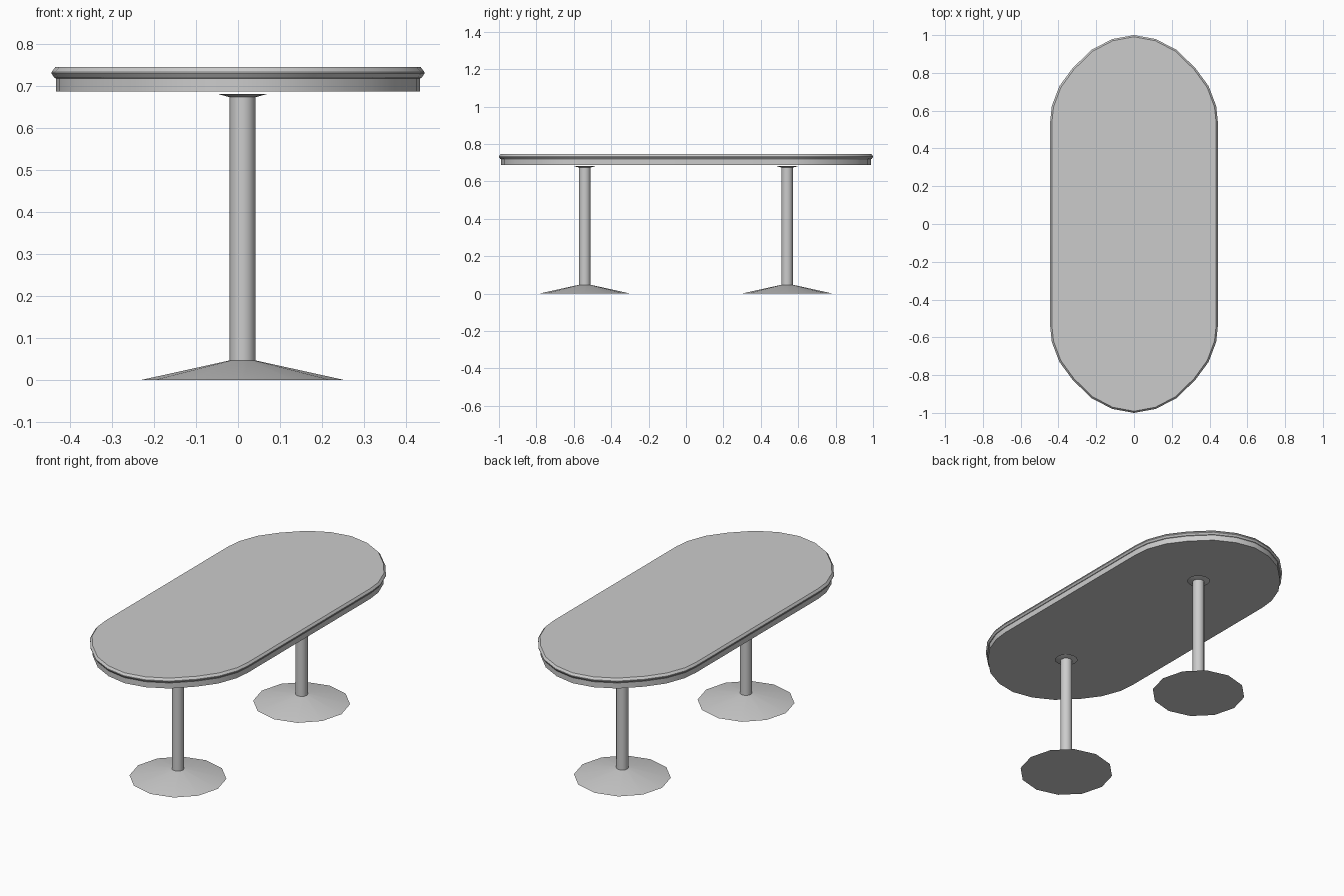
import bpy, bmesh, math

if "Cube" in bpy.data.objects:
    bpy.data.objects.remove(bpy.data.objects["Cube"])


def loft(name, rings, smooth=35):
    """Closed solid through a stack of horizontal point rings."""
    bm = bmesh.new()
    loops = [[bm.verts.new(p) for p in ring] for ring in rings]
    n = len(loops[0])
    for a, b in zip(loops, loops[1:]):
        for i in range(n):
            j = (i + 1) % n
            bm.faces.new((a[i], a[j], b[j], b[i]))
    bm.faces.new(loops[0][::-1])
    bm.faces.new(loops[-1])
    bmesh.ops.recalc_face_normals(bm, faces=bm.faces)
    me = bpy.data.meshes.new(name)
    bm.to_mesh(me)
    bm.free()
    ob = bpy.data.objects.new(name, me)
    bpy.context.collection.objects.link(ob)
    bpy.ops.object.select_all(action='DESELECT')
    ob.select_set(True)
    bpy.context.view_layer.objects.active = ob
    bpy.ops.object.shade_smooth_by_angle(angle=math.radians(smooth))
    return ob


def turned(name, cx, cy, profile, sides=12):
    """Turned part from (radius, z) pairs."""
    ang = [2 * math.pi * i / sides for i in range(sides)]
    return loft(name, [[(cx + r * math.cos(a), cy + r * math.sin(a), z)
                        for a in ang] for r, z in profile])


# Table top: quarter outline mirrored into a rounded oblong
quarter = [(0.444, 0.54), (0.435, 0.625), (0.395, 0.73), (0.325, 0.825),
           (0.225, 0.922), (0.115, 0.979), (0, 1.0)]
half = quarter + [(-x, y) for x, y in quarter[-2::-1]]
outline = half + [(-x, -y) for x, y in half]


def top_ring(inset, z):
    sx, sy = 1 - inset / 0.444, 1 - inset
    return [(x * sx, y * sy, z) for x, y in outline]


# Skirt, undercut, rim and top chamfer
loft("table_top", [top_ring(i, z) for i, z in (
    (0.010, 0.688), (0.010, 0.719), (0.007, 0.720),
    (0.0, 0.730), (0.0, 0.734), (0.009, 0.746))], smooth=25)

# Two pedestals
for label, y in (("front", -0.541), ("back", 0.541)):
    turned(label + "_base", 0.011, y, [(0.244, 0), (0.031, 0.047)])
    turned(label + "_column", 0.011, y, [(0.031, 0.046), (0.031, 0.676)])
    turned(label + "_flange", 0.011, y, [(0.031, 0.674), (0.060, 0.682)])
